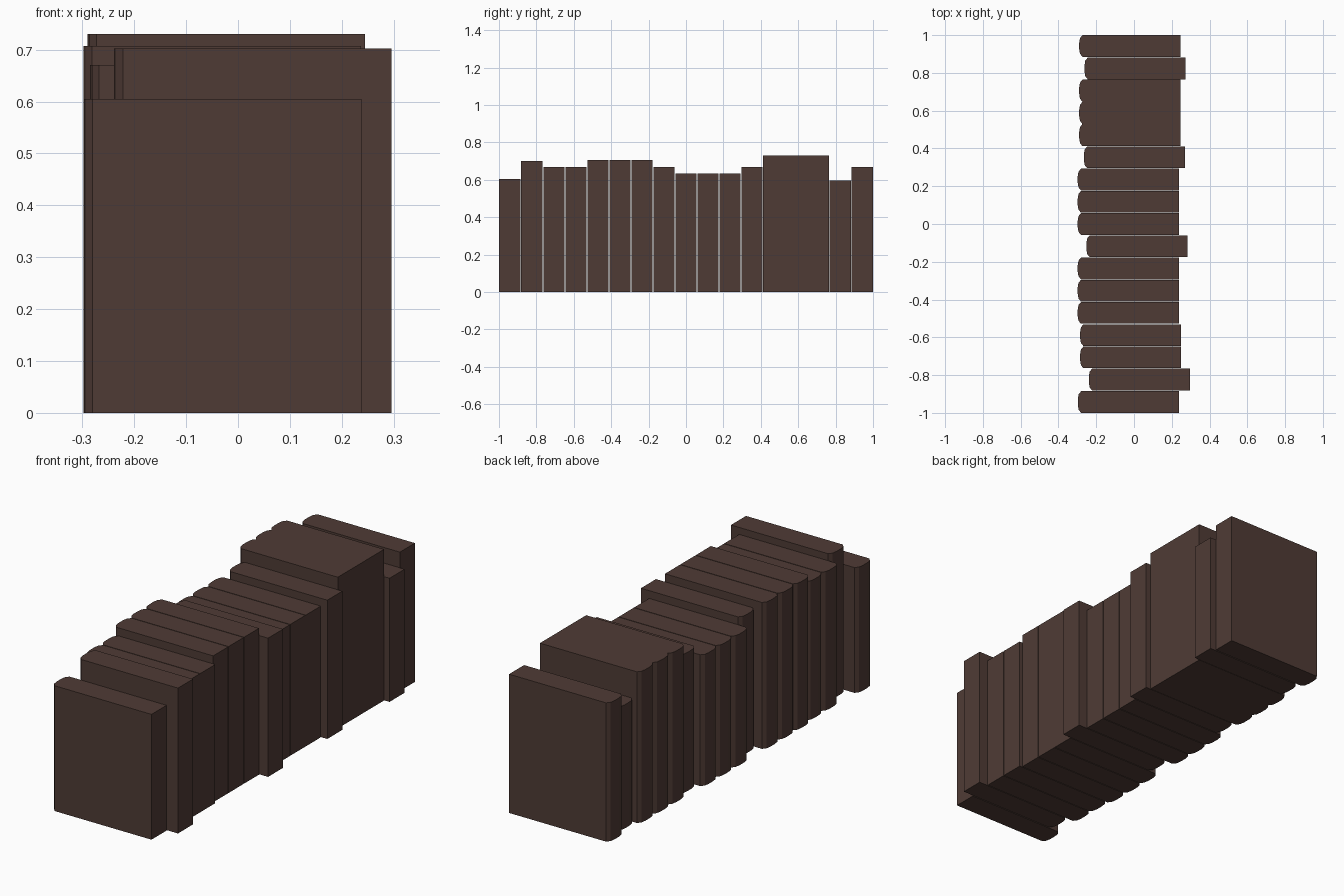
import bpy, bmesh

if "Cube" in bpy.data.objects:
    bpy.data.objects.remove(bpy.data.objects["Cube"])

# one dark brown leather colour for the whole row
brown = bpy.data.materials.new("dark_brown_leather")
brown.diffuse_color = (0.078, 0.044, 0.036, 1.0)
brown.use_nodes = True
brown.node_tree.nodes["Principled BSDF"].inputs["Base Color"].default_value = brown.diffuse_color

PITCH = 2.0 / 17
LENGTH = 0.535

# spine x and height for each book, from front (-y) to back (+y)
BOOKS = ([(-0.297, 0.605), (-0.239, 0.702)]
         + [(-0.285, 0.67)] * 2
         + [(-0.298, 0.707)] * 3
         + [(-0.252, 0.67)]
         + [(-0.298, 0.634)] * 3
         + [(-0.265, 0.67)]
         + [(-0.290, 0.73)] * 3
         + [(-0.262, 0.597), (-0.290, 0.67)])

# rounded spine: (inset from the spine front, fraction of half thickness)
SPINE = [(0.017, 1.0), (0.004, 0.72), (0.0, 0.3)]


def book(index, x0, height):
    tight = 12 <= index <= 14                  # three books pressed together
    half = (PITCH if tight else PITCH - 0.003) / 2
    y = -1 + PITCH * (index + 0.5)
    # keep the two end books flush with the overall length
    y += {0: -0.0015, 16: 0.0015}.get(index, 0)
    x1 = x0 + LENGTH
    outline = [(x1, -half), (x1, half)]
    outline += [(x0 + d, half * f) for d, f in SPINE]
    outline += [(x0 + d, -half * f) for d, f in reversed(SPINE)]

    bm = bmesh.new()
    base = bm.faces.new([bm.verts.new((px, y + py, 0)) for px, py in outline])
    top = bmesh.ops.extrude_face_region(bm, geom=[base])["geom"]
    bmesh.ops.translate(bm, vec=(0, 0, height),
                        verts=[g for g in top if isinstance(g, bmesh.types.BMVert)])
    bmesh.ops.recalc_face_normals(bm, faces=bm.faces)
    name = f"book_{index + 1:02d}"
    mesh = bpy.data.meshes.new(name)
    bm.to_mesh(mesh)
    bm.free()
    mesh.materials.append(brown)
    bpy.context.collection.objects.link(bpy.data.objects.new(name, mesh))


for i, (spine_x, h) in enumerate(BOOKS):
    book(i, spine_x, h)
